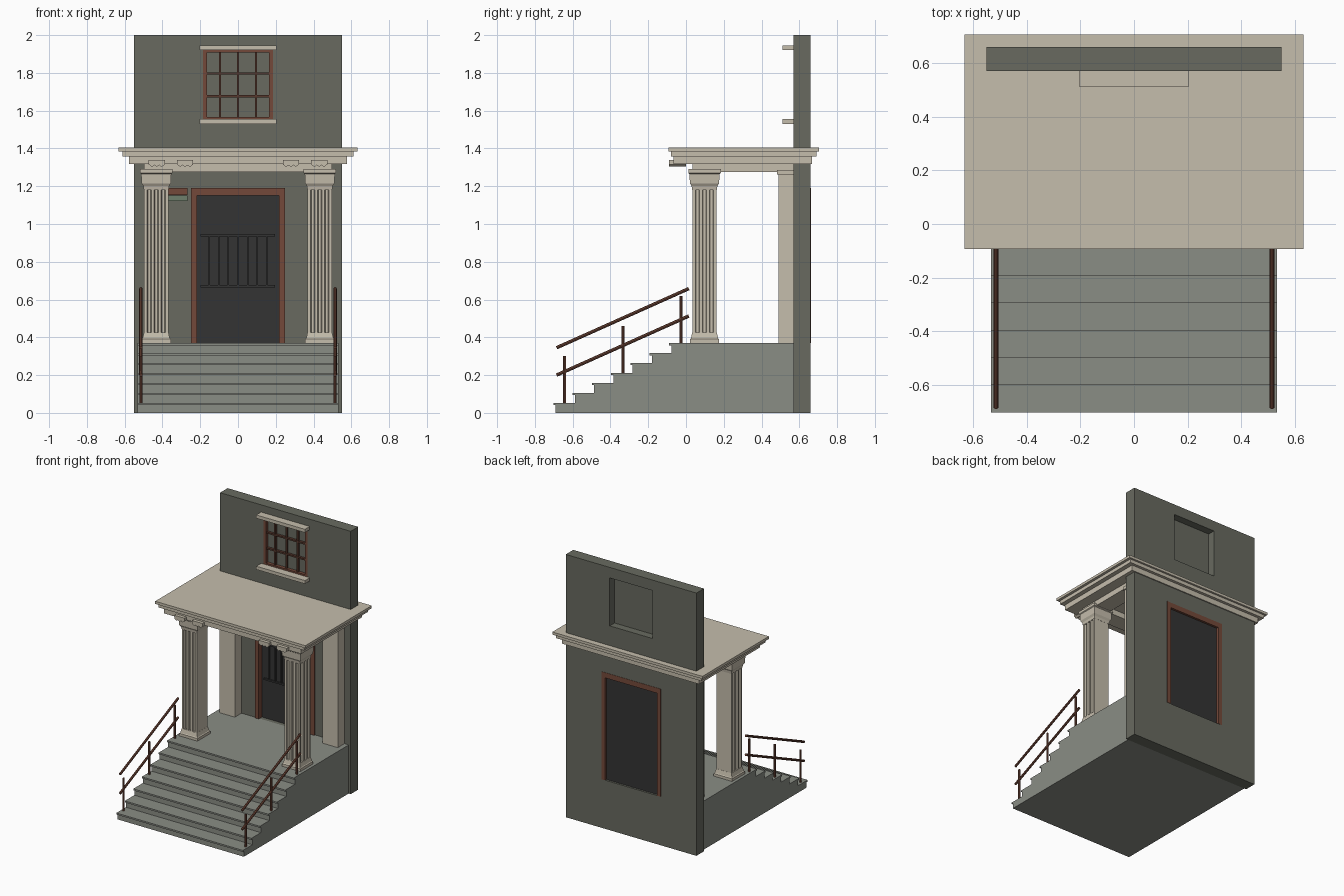
import bpy, bmesh, math
from mathutils import Vector

cube = bpy.data.objects.get("Cube")
if cube:
    bpy.data.objects.remove(cube, do_unlink=True)


def material(name, hex_code):
    """Flat colour from an sRGB hex code, stored as linear values."""
    srgb = [int(hex_code[i:i + 2], 16) / 255 for i in (0, 2, 4)]
    lin = [c / 12.92 if c <= 0.04045 else ((c + 0.055) / 1.055) ** 2.4 for c in srgb]
    m = bpy.data.materials.new(name)
    m.use_nodes = True
    m.diffuse_color = (*lin, 1)
    m.node_tree.nodes["Principled BSDF"].inputs["Base Color"].default_value = (*lin, 1)
    return m


WALL = material("wall grey green", "686A60")
STONE = material("cream stone", "C5BDAC")
STEP = material("step grey", "8A8D85")
DOOR = material("door charcoal", "343434")
WOOD = material("brown wood", "74493A")
DARKWOOD = material("dark brown wood", "57382D")
GREEN = material("plaque green", "6F7F6C")


def finish(name, bm, mat):
    bmesh.ops.recalc_face_normals(bm, faces=bm.faces)
    me = bpy.data.meshes.new(name)
    bm.to_mesh(me)
    bm.free()
    me.materials.append(mat)
    ob = bpy.data.objects.new(name, me)
    bpy.context.collection.objects.link(ob)
    return ob


def box(name, x, y, z, mat):
    """Box from (min, max) ranges."""
    bm = bmesh.new()
    bmesh.ops.create_cube(bm, size=1)
    for v in bm.verts:
        v.co = [lo + (c + 0.5) * (hi - lo) for c, (lo, hi) in zip(v.co, (x, y, z))]
    return finish(name, bm, mat)


def prism(name, points, vector, mat):
    """Extrude a closed planar profile along a vector."""
    bm = bmesh.new()
    face = bm.faces.new([bm.verts.new(p) for p in points])
    new = bmesh.ops.extrude_face_region(bm, geom=[face])["geom"]
    bmesh.ops.translate(bm, vec=vector, verts=[v for v in new if isinstance(v, bmesh.types.BMVert)])
    return finish(name, bm, mat)


def rod(name, a, b, radius, mat):
    """Octagonal bar between two points."""
    a, b = Vector(a), Vector(b)
    bm = bmesh.new()
    bmesh.ops.create_cone(bm, cap_ends=True, segments=8, radius1=radius, radius2=radius, depth=(b - a).length)
    ob = finish(name, bm, mat)
    ob.location = (a + b) / 2
    ob.rotation_euler = (b - a).to_track_quat("Z", "Y").to_euler()
    return ob


def square_loft(name, cx, cy, rings, mat):
    """Stack of squares given as (height, half width)."""
    bm = bmesh.new()
    loops = [[bm.verts.new((cx + sx * h, cy + sy * h, z))
              for sx, sy in ((-1, -1), (1, -1), (1, 1), (-1, 1))] for z, h in rings]
    bm.faces.new(loops[0])
    bm.faces.new(loops[-1])
    for lo, hi in zip(loops, loops[1:]):
        for i in range(4):
            j = (i + 1) % 4
            bm.faces.new((lo[i], lo[j], hi[j], hi[i]))
    return finish(name, bm, mat)


def cut(target, x, y, z):
    """Subtract a box from the target and drop the cutter."""
    cutter = box("cutter", x, y, z, WALL)
    cutter.hide_render = True
    mod = target.modifiers.new("cut", "BOOLEAN")
    mod.operation, mod.solver, mod.object = "DIFFERENCE", "EXACT", cutter
    bpy.context.view_layer.update()
    mesh = bpy.data.meshes.new_from_object(target.evaluated_get(bpy.context.evaluated_depsgraph_get()))
    target.modifiers.clear()
    target.data = mesh
    bpy.data.objects.remove(cutter, do_unlink=True)


FLOOR = 0.37
BACK = 0.57

# Wall with a door opening and a window recess on both sides
wall = box("wall", (-0.55, 0.55), (BACK, 0.66), (0, 2), WALL)
cut(wall, (-0.25, 0.25), (0.5, 0.7), (FLOOR, 1.19))
cut(wall, (-0.185, 0.185), (0.5, 0.595), (1.555, 1.92))
cut(wall, (-0.18, 0.18), (0.602, 0.7), (1.555, 1.92))

# Steps and landing with projecting tread lips
steps = 7
rise, run, lip = FLOOR / steps, 0.102, 0.012
profile = [(BACK, 0)]
for i in range(steps):
    y, top = -0.69 + i * run, (i + 1) * rise
    profile += [(y, i * rise), (y, top - lip), (y - lip, top - lip), (y - lip, top)]
profile.append((BACK, FLOOR))
prism("steps", [(-0.533, y, z) for y, z in profile], (1.066, 0, 0), STEP)

# Door, its frame and its barred panel
prism("door_frame", [(x, 0.56, z) for x, z in (
    (-0.25, FLOOR), (-0.25, 1.19), (0.25, 1.19), (0.25, FLOOR),
    (0.218, FLOOR), (0.218, 1.15), (-0.218, 1.15), (-0.218, FLOOR))], (0, 0.102, 0), WOOD)
box("door", (-0.218, 0.218), (0.6, 0.645), (FLOOR, 1.15), DOOR)
for z in (0.67, 0.94):
    box("door_rail", (-0.198, 0.195), (0.588, 0.6), (z - 0.006, z + 0.006), DOOR)
for i in range(-3, 4):
    box("door_bar", (i * 0.051 - 0.004, i * 0.051 + 0.004), (0.59, 0.6), (0.67, 0.94), DOOR)

# Window frame, glazing bars, sill and lintel
for s in (-1, 1):
    box("window_stile", sorted((s * 0.163, s * 0.185)), (0.57, 0.595), (1.555, 1.92), WOOD)
for z in (1.555, 1.908):
    box("window_rail", (-0.163, 0.163), (0.57, 0.595), (z, z + 0.012), WOOD)
for x in (-0.095, 0, 0.095):
    box("window_upright_bar", (x - 0.006, x + 0.006), (0.578, 0.595), (1.567, 1.908), DARKWOOD)
for z in (1.677, 1.797):
    box("window_cross_bar", (-0.163, 0.163), (0.576, 0.595), (z - 0.006, z + 0.006), DARKWOOD)
for name, z in (("window_sill", 1.53), ("window_lintel", 1.92)):
    box(name, (-0.205, 0.205), (0.512, BACK), (z, z + 0.025), STONE)

# Small plaques beside the door
box("upper_plaque", (-0.37, -0.268), (0.561, BACK), (1.153, 1.19), WOOD)
box("lower_plaque", (-0.37, -0.268), (0.561, BACK), (1.123, 1.15), GREEN)

# Columns: square shafts fluted on the front and outer faces
CX, CY, HALF = 0.433, 0.098, 0.064


def fluted_edge(depth=0.014):
    """Offsets along one face with three grooves: (along, inward)."""
    pts = []
    for c in (-0.037, 0, 0.037):
        pts += [(c - 0.011, 0), (c - 0.007, depth), (c + 0.007, depth), (c + 0.011, 0)]
    return pts


for side, s in (("left", 1), ("right", -1)):
    section = [(-HALF, HALF), (-HALF, -HALF)]
    section += [(a, -HALF + d) for a, d in fluted_edge()] + [(HALF, -HALF)]
    section += [(HALF - d, a) for a, d in fluted_edge()] + [(HALF, HALF)]
    prism(side + "_column_shaft", [(s * (CX + x), CY + y, 0.41) for x, y in section], (0, 0, 0.78), STONE)
    square_loft(side + "_column_base", s * CX, CY,
                [(FLOOR, 0.077), (0.39, 0.077), (0.395, 0.072), (0.425, 0.065)], STONE)
    square_loft(side + "_column_capital", s * CX, CY,
                [(1.18, 0.065), (1.2, 0.068), (1.215, 0.077), (1.265, 0.08), (1.27, 0.086), (1.29, 0.086)], STONE)
    # Pilaster against the wall
    px = sorted((s * 0.37, s * 0.497))
    box(side + "_pilaster", px, (0.49, BACK), (FLOOR, 1.265), STONE)
    box(side + "_pilaster_cap", (px[0] - 0.01, px[1] + 0.01), (0.482, BACK), (1.262, 1.287), STONE)
    box(side + "_side_beam", px, (CY + HALF, BACK), (1.275, 1.32), STONE)

    # Scalloped brackets under the eaves
    for bx in (0.28, 0.43):
        outline = [(-0.043, 1.34), (-0.043, 1.315)]
        for i in range(13):
            t = i / 12
            outline.append((-0.038 + 0.076 * t, 1.312 - 0.008 * abs(math.sin(3 * math.pi * t))))
        outline += [(0.043, 1.315), (0.043, 1.34)]
        prism(side + "_bracket", [(s * bx + x, -0.09, z) for x, z in outline], (0, 0.09, 0), STONE)

    # Handrail with three posts
    rx = s * 0.514
    for z in (0.345, 0.2):
        rod(side + "_handrail", (rx, -0.685, z), (rx, 0.015, z + 0.313), 0.009, WOOD)
    for i in range(3):
        y, z = -0.642 + i * 0.308, (0.05, 0.21, FLOOR)[i]
        rod(side + "_rail_post", (rx, y, z), (rx, y, z + 0.25), 0.008, WOOD)

box("front_beam", (-0.497, 0.497), (CY - HALF, CY + HALF), (1.275, 1.32), STONE)

# Stepped canopy roof running through the wall
for name, x, y0, y1, z in (("canopy_lower", 0.578, -0.065, 0.668, (1.317, 1.358)),
                           ("canopy_middle", 0.612, -0.08, 0.69, (1.358, 1.385)),
                           ("canopy_top", 0.632, -0.093, 0.705, (1.385, 1.405))):
    box(name, (-x, x), (y0, y1), z, STONE)
